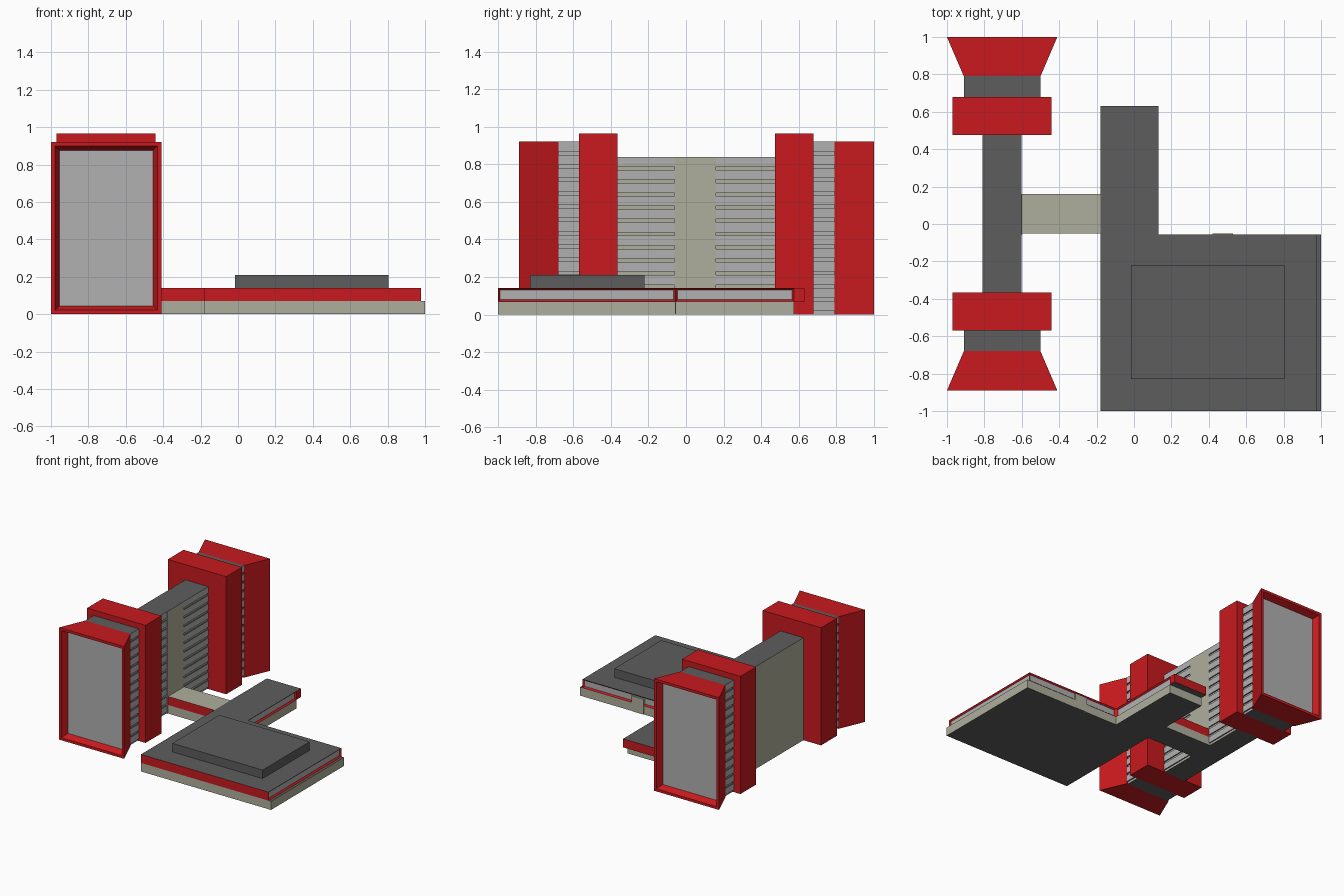
import bpy, bmesh

if "Cube" in bpy.data.objects:
    bpy.data.objects.remove(bpy.data.objects["Cube"])


def material(name, r, g, b):
    m = bpy.data.materials.new(name)
    m.diffuse_color = (r, g, b, 1)
    m.use_nodes = True
    m.node_tree.nodes["Principled BSDF"].inputs["Base Color"].default_value = m.diffuse_color
    return m


RED = material("red_cladding", 0.58, 0.01, 0.013)
ROOF = material("dark_roof", 0.11, 0.11, 0.11)
STONE = material("beige_stone", 0.43, 0.43, 0.34)
GLASS = material("pale_glazing", 0.44, 0.44, 0.44)


def finish(name, bm, mats):
    me = bpy.data.meshes.new(name)
    bmesh.ops.recalc_face_normals(bm, faces=bm.faces)
    bm.to_mesh(me)
    bm.free()
    for m in mats:
        me.materials.append(m)
    ob = bpy.data.objects.new(name, me)
    bpy.context.collection.objects.link(ob)
    return ob


def add_prism(bm, pts, z0, z1):
    """Vertical prism; sides use slot 0, caps slot 1. Returns the side faces."""
    lo = [bm.verts.new((x, y, z0)) for x, y in pts]
    hi = [bm.verts.new((x, y, z1)) for x, y in pts]
    n = len(pts)
    sides = [bm.faces.new((lo[i], lo[(i + 1) % n], hi[(i + 1) % n], hi[i])) for i in range(n)]
    for cap in (bm.faces.new(lo[::-1]), bm.faces.new(hi)):
        cap.material_index = 1
    bmesh.ops.recalc_face_normals(bm, faces=bm.faces)
    return sides


def rect(x0, x1, y0, y1):
    return [(x0, y0), (x1, y0), (x1, y1), (x0, y1)]


def prism(name, pts, z0, z1, side, cap):
    bm = bmesh.new()
    add_prism(bm, pts, z0, z1)
    return finish(name, bm, [side, cap])


def floor_bands(name, x0, x1, y0, y1, height, floors):
    """Stack of projecting glazed bands, one per storey."""
    bm = bmesh.new()
    step = height / floors
    for i in range(floors):
        add_prism(bm, rect(x0, x1, y0, y1), i * step + 0.018, (i + 1) * step)
    return finish(name, bm, [GLASS, ROOF])


# --- Tower ---
CX, CY = -0.705, 0.055
prism("tower_slab", rect(-0.81, -0.61, CY - 0.43, CY + 0.43), 0, 0.84, STONE, ROOF)
prism("stair_column", rect(-0.62, -0.60, -0.06, 0.16), 0, 0.84, STONE, ROOF)
floor_bands("slab_bands_front", -0.62, -0.601, CY - 0.43, -0.06, 0.84, 12)
floor_bands("slab_bands_back", -0.62, -0.601, 0.16, CY + 0.43, 0.84, 12)

for s, end in ((-1, "front"), (1, "back")):
    def span(h, a, b):
        y0, y1 = sorted((CY + s * a, CY + s * b))
        return CX - h, CX + h, y0, y1

    # Red shoulder block and banded neck
    prism("shoulder_block_" + end, rect(*span(0.265, 0.42, 0.625)), 0, 0.965, RED, RED)
    prism("neck_core_" + end, rect(*span(0.194, 0.62, 0.74)), 0, 0.915, GLASS, ROOF)
    floor_bands("neck_bands_" + end, *span(0.205, 0.62, 0.735), 0.92, 13)

    # Flared end frame with a sunken glazed panel
    ya, yb = CY + s * 0.735, CY + s * 0.945
    bm = bmesh.new()
    sides = add_prism(bm, [(CX - 0.205, ya), (CX + 0.205, ya),
                           (CX + 0.295, yb), (CX - 0.295, yb)], 0, 0.92)
    panel = sides[2]
    bmesh.ops.inset_individual(bm, faces=[panel], thickness=0.03, depth=0)
    bmesh.ops.inset_individual(bm, faces=[panel], thickness=0.033, depth=-0.05)
    panel.material_index = 2
    finish("flared_end_" + end, bm, [RED, RED, GLASS])


# --- Podium ---
def ell(right, tip):
    return [(-0.18, -1.0), (right, -1.0), (right, -0.055), (0.13, -0.055),
            (0.13, 0.575), (0.13, tip), (-0.18, tip)]


base = ell(1.0, 0.575)
del base[4]
prism("podium_base", base, 0, 0.07, STONE, ROOF)

# Upper storey with recessed window strips on the three rear and right walls
bm = bmesh.new()
sides = add_prism(bm, ell(0.978, 0.63), 0.07, 0.14)
strips = sides[1:4]
bmesh.ops.inset_individual(bm, faces=strips, thickness=0.015, depth=-0.012)
for f in strips:
    f.material_index = 2
finish("podium_upper_storey", bm, [RED, ROOF, GLASS])

prism("podium_entrance", rect(0.42, 0.53, -0.075, -0.052), 0, 0.125, STONE, STONE)
prism("roof_plant_block", rect(-0.015, 0.805, -0.83, -0.22), 0.14, 0.21, ROOF, ROOF)

# --- Link between tower and podium ---
prism("link_base", rect(-0.605, -0.18, -0.05, 0.16), 0, 0.07, STONE, ROOF)
prism("link_upper", rect(-0.605, -0.18, -0.05, 0.16), 0.07, 0.14, RED, STONE)
